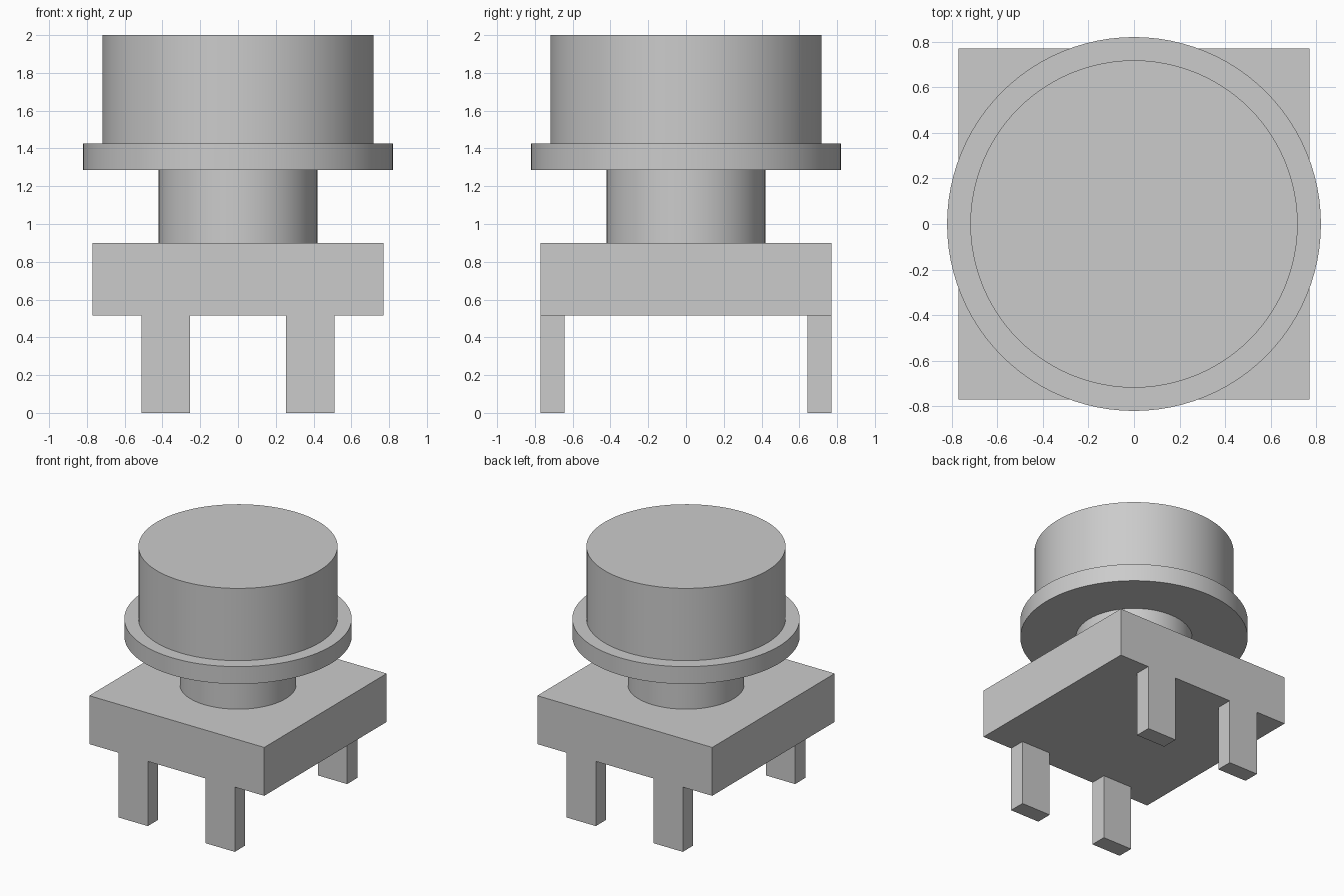
import bpy
import math

if "Cube" in bpy.data.objects:
    bpy.data.objects.remove(bpy.data.objects["Cube"], do_unlink=True)

GREY = (0.6, 0.6, 0.6, 1.0)
grey = bpy.data.materials.new("plain grey")
grey.use_nodes = True
grey.diffuse_color = GREY
grey.node_tree.nodes["Principled BSDF"].inputs["Base Color"].default_value = GREY


def box(name, x, y, low, high, width, depth):
    bpy.ops.mesh.primitive_cube_add(size=1, location=(x, y, (low + high) / 2))
    obj = bpy.context.object
    obj.name = name
    obj.scale = (width, depth, high - low)
    bpy.ops.object.transform_apply(location=False, rotation=False, scale=True)
    obj.data.materials.append(grey)
    return obj


def disc(name, radius, low, high):
    bpy.ops.mesh.primitive_cylinder_add(
        vertices=96, radius=radius, depth=high - low, location=(0, 0, (low + high) / 2))
    obj = bpy.context.object
    obj.name = name
    obj.data.materials.append(grey)
    bpy.ops.object.shade_smooth_by_angle(angle=math.radians(30))
    return obj


# Square base on four flat legs, flush with its front and back
SIDE = 1.54
LEG_WIDTH, LEG_DEPTH = 0.256, 0.128
BASE_LOW, BASE_HIGH = 0.515, 0.9
box("base", 0, 0, BASE_LOW, BASE_HIGH, SIDE, SIDE)
for y_name, y_sign in (("front", -1), ("back", 1)):
    for x_name, x_sign in (("right", -1), ("left", 1)):
        box(f"{y_name}_{x_name}_leg", x_sign * 0.383, y_sign * (SIDE - LEG_DEPTH) / 2,
            0, BASE_LOW, LEG_WIDTH, LEG_DEPTH)

# Round stem, flange and button cap
disc("stem", 0.42, BASE_HIGH, 1.287)
disc("flange", 0.82, 1.287, 1.425)
disc("cap", 0.718, 1.425, 2.0)
